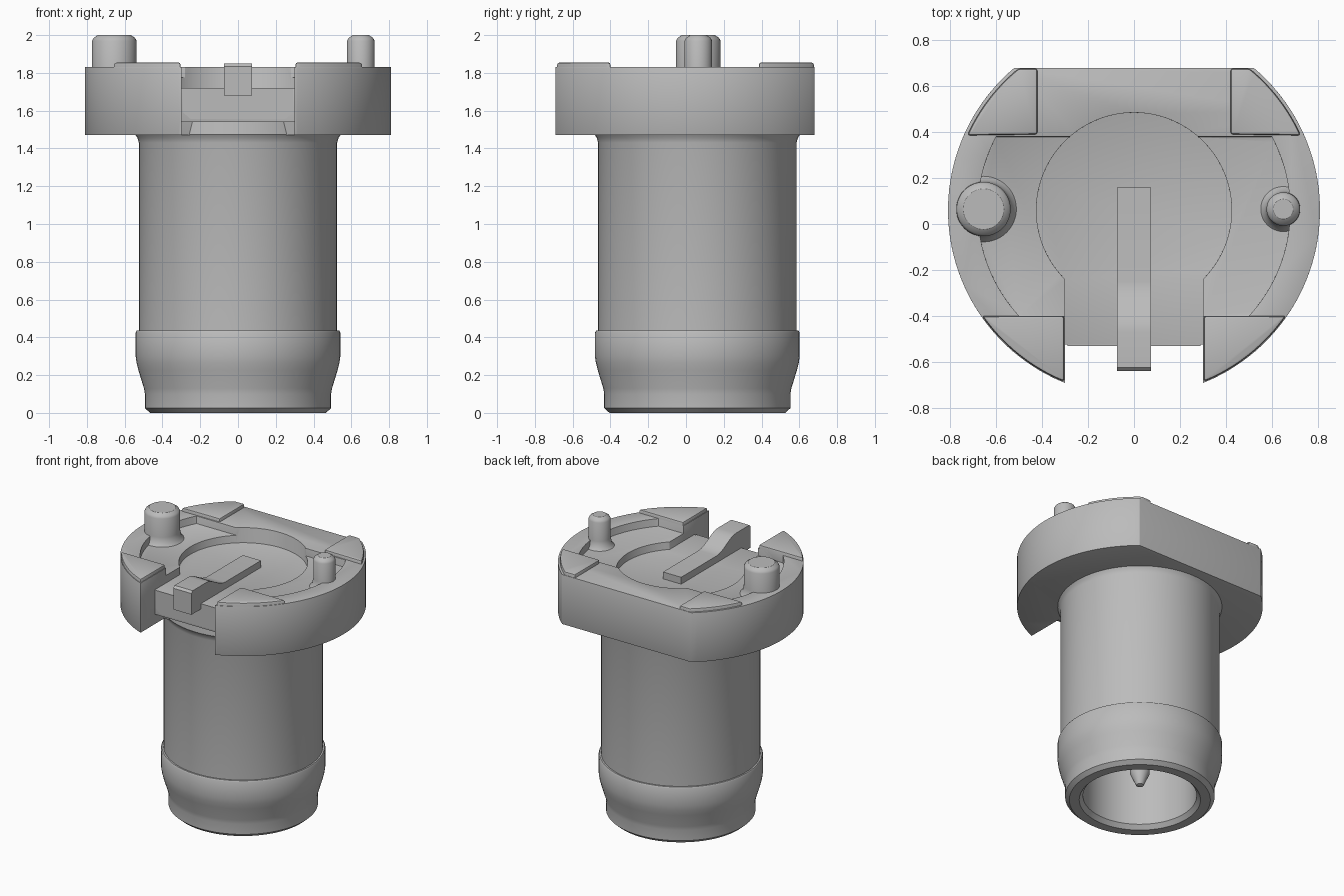
import bpy, bmesh
from math import asin, acos, cos, sin, pi, radians
from mathutils import Vector

if "Cube" in bpy.data.objects:
    bpy.data.objects.remove(bpy.data.objects["Cube"])

CY = 0.06          # shared axis of barrel and flange in y
R = 0.81           # flange radius
BACK = 0.68        # flat back of flange
FLOOR = 1.72       # floor of the round pocket
RIM = 1.83         # top of the flange

grey = bpy.data.materials.new("plain grey")
grey.use_nodes = True
grey.diffuse_color = (0.5, 0.5, 0.5, 1)
grey.node_tree.nodes["Principled BSDF"].inputs["Base Color"].default_value = (0.5, 0.5, 0.5, 1)


def make(name, bm):
    bmesh.ops.recalc_face_normals(bm, faces=bm.faces)
    mesh = bpy.data.meshes.new(name)
    bm.to_mesh(mesh)
    bm.free()
    mesh.materials.append(grey)
    ob = bpy.data.objects.new(name, mesh)
    bpy.context.collection.objects.link(ob)
    return ob


def smooth(ob, angle=32):
    ob.data.polygons.foreach_set("use_smooth", [True] * len(ob.data.polygons))
    ob.data.set_sharp_from_angle(angle=radians(angle))


def extrude(name, points, offset):
    """Polygon of 3D points swept along an offset."""
    bm = bmesh.new()
    face = bm.faces.new([bm.verts.new(p) for p in points])
    new = bmesh.ops.extrude_face_region(bm, geom=[face])["geom"]
    verts = [v for v in new if isinstance(v, bmesh.types.BMVert)]
    bmesh.ops.translate(bm, verts=verts, vec=Vector(offset))
    return make(name, bm)


def prism(name, outline, z0, z1):
    return extrude(name, [(x, y, z0) for x, y in outline], (0, 0, z1 - z0))


def box(name, x, y0, y1, z0, z1):
    return prism(name, [(-x, y0), (x, y0), (x, y1), (-x, y1)], z0, z1)


def lathe(name, profile, x=0, y=CY, steps=96):
    bm = bmesh.new()
    vs = [bm.verts.new((x + r, y, z)) for r, z in profile]
    edges = [bm.edges.new(pair) for pair in zip(vs, vs[1:])]
    bmesh.ops.spin(bm, geom=vs + edges, cent=(x, y, 0), axis=(0, 0, 1),
                   angle=2 * pi, steps=steps)
    bmesh.ops.remove_doubles(bm, verts=bm.verts, dist=0.0001)
    ob = make(name, bm)
    smooth(ob)
    return ob


def arc(r, a0, a1, n=32):
    return [(r * cos(a0 + (a1 - a0) * i / n), CY + r * sin(a0 + (a1 - a0) * i / n))
            for i in range(n + 1)]


def bake(ob):
    """Replace the mesh by its modified version."""
    dg = bpy.context.evaluated_depsgraph_get()
    mesh = bpy.data.meshes.new_from_object(ob.evaluated_get(dg))
    ob.modifiers.clear()
    ob.data = mesh


def cut(ob, cutter):
    mod = ob.modifiers.new("cut", "BOOLEAN")
    mod.operation, mod.solver, mod.object = "DIFFERENCE", "EXACT", cutter
    bake(ob)
    bpy.data.objects.remove(cutter)


def bevel(ob, width, segments=2):
    mod = ob.modifiers.new("soft edges", "BEVEL")
    mod.width, mod.segments = width, segments
    mod.limit_method, mod.angle_limit = "ANGLE", radians(35)
    bake(ob)
    smooth(ob)


# Flange: a disc with a flat back
a_back = asin((BACK - CY) / R)
flange = prism("flange", arc(R, pi - a_back, 2 * pi + a_back, 110), 1.47, RIM)

# Shallow recess between the side rims
lo, hi = asin(-0.46 / 0.68), asin(0.32 / 0.68)
recess = arc(0.68, lo, hi) + arc(0.68, pi - hi, pi - lo)
cut(flange, prism("recess_cutter", recess, 1.775, 2))

# Keyhole pocket: round at the centre, open to the front
a_neck = acos(0.3 / 0.425)
pocket = arc(0.425, -a_neck, pi + a_neck, 72) + [(-0.3, -0.9), (0.3, -0.9)]
cut(flange, prism("pocket_cutter", pocket, FLOOR, 2))

# Front notch, with the plate left standing behind it
cut(flange, box("notch_cutter", 0.3, -0.9, -0.525, 1.4, 2))
cut(flange, box("undercut_cutter", 0.3, -0.9, -0.42, 1.4, 1.54))
bevel(flange, 0.012)

# Front plate with clipped lower corners
plate = [(-0.29, 1.72), (-0.29, 1.59), (-0.25, 1.555), (0.25, 1.555), (0.29, 1.59), (0.29, 1.72)]
extrude("front_plate", [(x, -0.532, z) for x, z in plate], (0, 0.03, 0))

# Raised corner pads
PR = R - 0.004
for side, sx in (("left", 1), ("right", -1)):
    rear = [(0.42, BACK - 0.003), (0.42, 0.39)]
    rear += arc(PR - 0.01, asin((0.39 - CY) / PR), asin((BACK - 0.003 - CY) / (PR - 0.01)), 12)
    front = [(0.304, -0.4)] + arc(PR, -acos(0.304 / PR), asin((-0.4 - CY) / PR), 16)
    for end, outline in (("rear", rear), ("front", front)):
        pad = prism(f"{side}_{end}_pad", [(sx * x, y) for x, y in outline], 1.7, 1.855)
        bevel(pad, 0.012)

# Locating pins, one thick and one thin
for name, x, r in (("thick_pin", -0.655, 0.118), ("thin_pin", 0.65, 0.073)):
    lathe(name, [(0, 1.7), (r + 0.025, 1.7), (r + 0.025, 1.775), (r + 0.008, 1.795),
                 (r, 1.835), (r, 1.97), (r - 0.008, 1.985), (r - 0.03, 2), (0, 2)],
          x=x, y=0.065, steps=48)

# Spring lever: low at the centre, rising to a thick front tip
low, high = 1.77, 1.85
lever = [(0.16, 1.7), (0.16, low), (-0.25, low)]
lever += [(-0.25 - 0.22 * t, low + (high - low) * t * t * (3 - 2 * t))
          for t in (i / 8 for i in range(1, 9))]
lever += [(-0.625, high), (-0.64, high - 0.015), (-0.64, 1.68), (-0.53, 1.68), (-0.5, 1.7)]
smooth(extrude("lever", [(-0.073, y, z) for y, z in lever], (0.146, 0, 0)), 25)

# Hollow barrel with a collar and a tapered foot
lathe("barrel", [(0, 1.65), (0.525, 1.65), (0.545, 1.475), (0.532, 1.455), (0.525, 1.43),
                 (0.525, 0.435), (0.536, 0.435), (0.542, 0.425), (0.542, 0.3),
                 (0.537, 0.265), (0.527, 0.225), (0.498, 0.13), (0.493, 0.1),
                 (0.493, 0.025), (0.465, 0), (0.4, 0), (0.375, 0.03),
                 (0.375, 1.55), (0, 1.55)])

# Core rod hanging inside the barrel
lathe("core_rod", [(0, 0.1), (0.025, 0.11), (0.065, 0.2), (0.065, 1.6), (0, 1.6)], steps=32)
